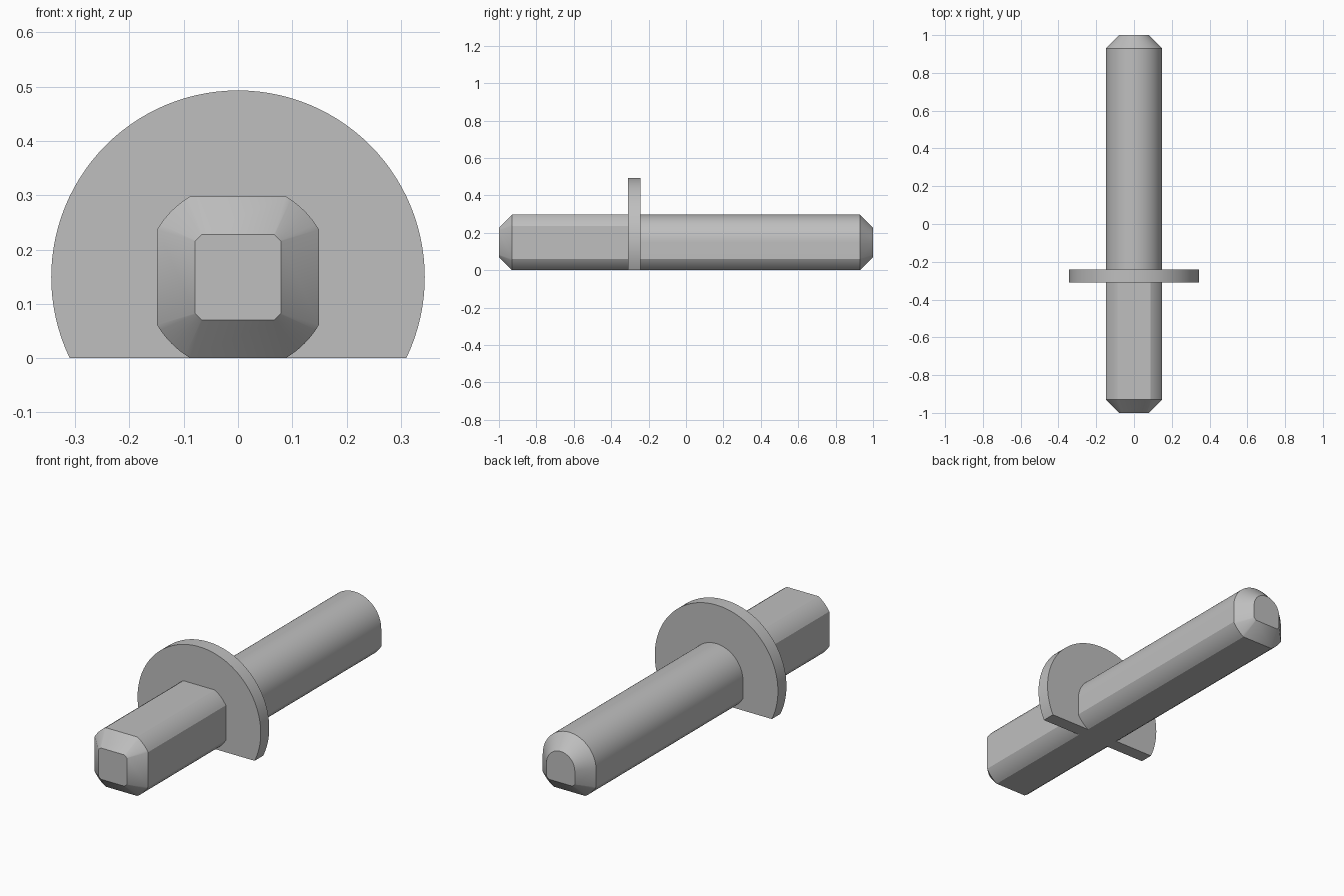
import bpy, bmesh, math

if "Cube" in bpy.data.objects:
    bpy.data.objects.remove(bpy.data.objects["Cube"])

HALF = 0.149      # half thickness of the shaft
ROUND = 0.173     # radius that rounds the shaft corners
CHAMFER = 0.07

steel = bpy.data.materials.new("grey_steel")
steel.use_nodes = True
colour = (0.52, 0.52, 0.52, 1)
steel.diffuse_color = colour
steel.node_tree.nodes["Principled BSDF"].inputs["Base Color"].default_value = colour


def arc(radius, start, end, steps):
    return [(radius * math.cos(start + (end - start) * i / steps),
             radius * math.sin(start + (end - start) * i / steps))
            for i in range(steps + 1)]


def shaft_profile(inset, arched):
    """Square bar with turned corners, or the same with a half-round top."""
    half, radius = HALF - inset, ROUND - inset
    edge = math.acos(half / radius)
    quarter = math.pi / 2
    points = arc(half, 0, math.pi, 40) if arched else []
    for corner in range(2 if arched else 0, 4):
        start = corner * quarter
        points += arc(radius, start + edge, start + quarter - edge, 8)
    return points


def loft(name, sections):
    """Skin matching (y, profile) sections and cap both ends."""
    bm = bmesh.new()
    rings = [[bm.verts.new((x, y, z + HALF)) for x, z in profile]
             for y, profile in sections]
    for a, b in zip(rings, rings[1:]):
        for i in range(len(a)):
            j = (i + 1) % len(a)
            bm.faces.new((a[i], a[j], b[j], b[i]))
    bm.faces.new(rings[0])
    bm.faces.new(rings[-1])
    bmesh.ops.recalc_face_normals(bm, faces=bm.faces)
    mesh = bpy.data.meshes.new(name)
    bm.to_mesh(mesh)
    bm.free()
    mesh.materials.append(steel)
    obj = bpy.data.objects.new(name, mesh)
    bpy.context.collection.objects.link(obj)
    bpy.ops.object.select_all(action='DESELECT')
    obj.select_set(True)
    bpy.context.view_layer.objects.active = obj
    bpy.ops.object.shade_smooth_by_angle(angle=math.radians(30))


# Square front shaft and half-round rear shaft, each chamfered at its tip
for name, arched, side in (("front_shaft", False, -1), ("rear_shaft", True, 1)):
    full, tip = shaft_profile(0, arched), shaft_profile(CHAMFER, arched)
    loft(name, [(-0.275, full), (side * (1 - CHAMFER), full), (side, tip)])

# Round collar with a flat cut level with the underside
collar_radius = 0.344
cut = math.asin(HALF / collar_radius)
disc = arc(collar_radius, -cut, math.pi + cut, 72)
loft("collar", [(-0.31, disc), (-0.242, disc)])
